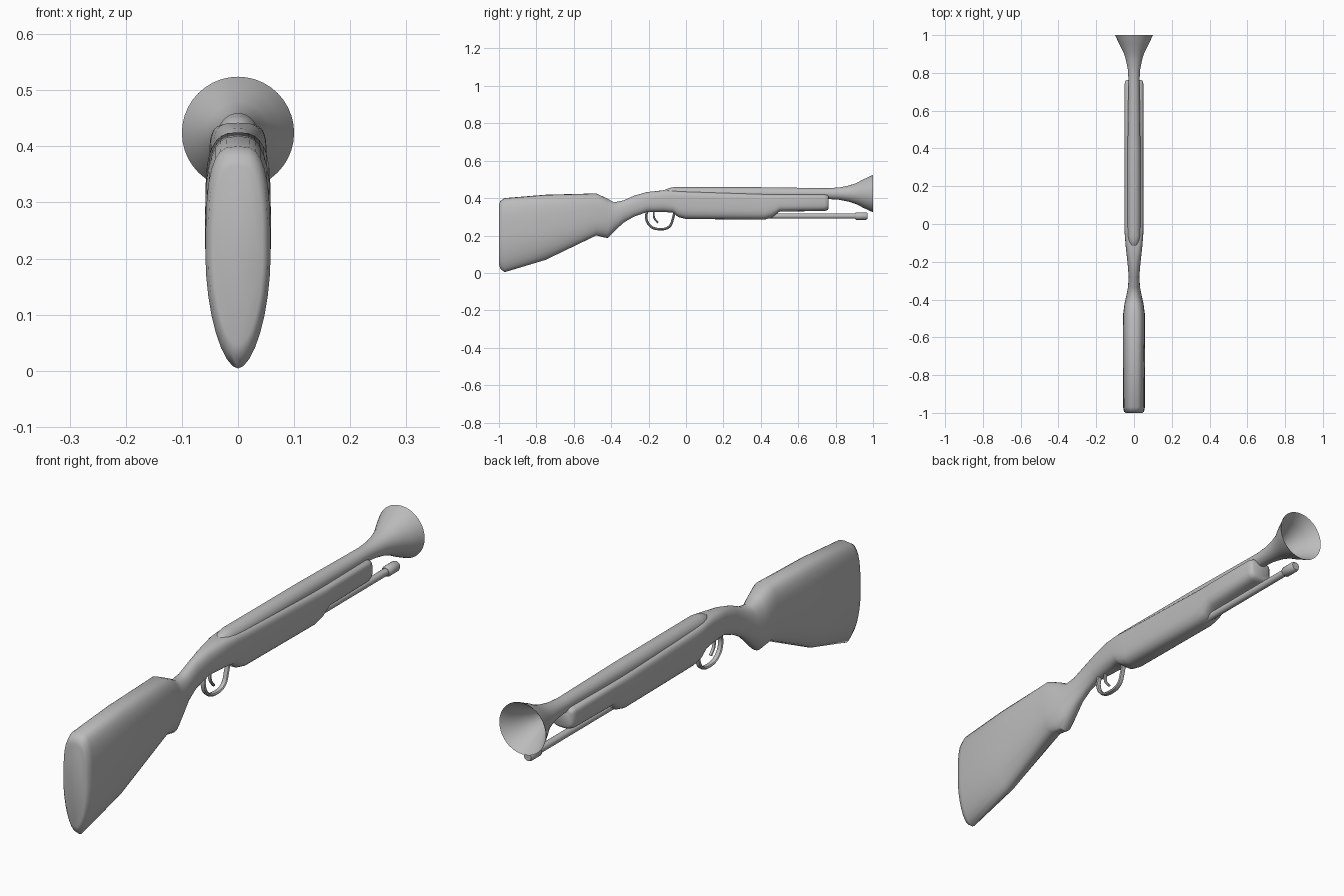
import bpy, bmesh, math

if "Cube" in bpy.data.objects:
    bpy.data.objects.remove(bpy.data.objects["Cube"])

grey = bpy.data.materials.new("plain grey")
grey.diffuse_color = (0.5, 0.5, 0.5, 1)
grey.use_nodes = True
grey.node_tree.nodes["Principled BSDF"].inputs["Base Color"].default_value = grey.diffuse_color


def finish(me, name, angle=40):
    """Shared shading, material and linking."""
    me.materials.clear()
    me.materials.append(grey)
    me.polygons.foreach_set("use_smooth", [True] * len(me.polygons))
    me.set_sharp_from_angle(angle=math.radians(angle))
    ob = bpy.data.objects.new(name, me)
    bpy.context.scene.collection.objects.link(ob)
    return ob


def loft(name, rings, angle=40):
    """Skin a list of equal-length point rings and cap both ends."""
    bm = bmesh.new()
    vr = [[bm.verts.new(p) for p in r] for r in rings]
    n = len(vr[0])
    for a, b in zip(vr, vr[1:]):
        for i in range(n):
            j = (i + 1) % n
            bm.faces.new((a[i], a[j], b[j], b[i]))
    bm.faces.new(vr[0])
    bm.faces.new(vr[-1])
    bmesh.ops.recalc_face_normals(bm, faces=bm.faces)
    me = bpy.data.meshes.new(name)
    bm.to_mesh(me)
    bm.free()
    return finish(me, name, angle)


def lathe(name, profile, z, n=32):
    """Revolve (y, radius) pairs about a line along y."""
    return loft(name, [[(r * math.cos(2 * math.pi * i / n), y, z + r * math.sin(2 * math.pi * i / n))
                        for i in range(n)] for y, r in profile])


def section(y, bottom, top, w, n_low, n_up, n=32):
    """Superellipse section, squarer or more pointed above and below."""
    c, h = (top + bottom) / 2, (top - bottom) / 2
    ring = []
    for i in range(n):
        t = 2 * math.pi * i / n
        co, si = math.cos(t), math.sin(t)
        e = 2 / (n_up if si >= 0 else n_low)
        ring.append((math.copysign(w * abs(co) ** e, co), y,
                     c + math.copysign(h * abs(si) ** e, si)))
    return ring


def bar(name, pts, radius, widen):
    """Smooth bent rod in the x = 0 plane, widened sideways."""
    cu = bpy.data.curves.new(name + "_path", 'CURVE')
    cu.dimensions = '3D'
    cu.bevel_depth = radius
    cu.bevel_resolution = 2
    cu.use_fill_caps = True
    cu.resolution_u = 6
    sp = cu.splines.new('BEZIER')
    sp.bezier_points.add(len(pts) - 1)
    for b, (y, z) in zip(sp.bezier_points, pts):
        b.co = (0, y, z)
        b.handle_left_type = b.handle_right_type = 'AUTO'
    tmp = bpy.data.objects.new(name + "_path", cu)
    me = bpy.data.meshes.new_from_object(tmp)
    bpy.data.objects.remove(tmp)
    for v in me.vertices:
        v.co.x *= widen
    finish(me, name)


# Stock: butt, wrist and fore-end in one loft
# y, bottom, top, half width, lower and upper squareness
stations = [
    (-1.0, 0.045, 0.365, 0.044, 1.9, 3.0),
    (-0.993, 0.022, 0.385, 0.053, 1.8, 3.2),
    (-0.97, 0.004, 0.400, 0.058, 1.8, 3.2),
    (-0.75, 0.070, 0.418, 0.059, 2.1, 3.0),
    (-0.48, 0.200, 0.425, 0.058, 2.4, 2.8),
    (-0.42, 0.186, 0.397, 0.050, 2.2, 2.4),
    (-0.385, 0.220, 0.377, 0.042, 2.2, 2.2),
    (-0.335, 0.268, 0.387, 0.032, 2.2, 2.2),
    (-0.28, 0.300, 0.412, 0.028, 2.2, 2.2),
    (-0.21, 0.325, 0.432, 0.034, 2.3, 2.4),
    (-0.12, 0.326, 0.442, 0.044, 2.6, 3.5),
    (-0.07, 0.322, 0.440, 0.048, 2.8, 4.5),
    (-0.04, 0.298, 0.438, 0.050, 2.8, 5.0),
    (0.0, 0.288, 0.436, 0.051, 2.8, 5.0),
    (0.42, 0.285, 0.422, 0.051, 2.8, 5.0),
    (0.46, 0.296, 0.421, 0.051, 2.8, 5.0),
    (0.50, 0.328, 0.420, 0.051, 3.0, 5.0),
    (0.74, 0.331, 0.420, 0.050, 3.0, 5.0),
    (0.757, 0.336, 0.416, 0.046, 3.0, 5.0),
    (0.763, 0.345, 0.408, 0.038, 3.0, 5.0),
]
loft("stock", [section(*s) for s in stations], 50)

# Barrel with flared, hollow muzzle
lathe("barrel", [
    (-0.122, 0.012), (-0.112, 0.021), (-0.09, 0.030), (-0.06, 0.035),
    (0.4, 0.034), (0.76, 0.029), (0.82, 0.033), (0.87, 0.043), (0.91, 0.056),
    (0.95, 0.077), (1.0, 0.1), (0.998, 0.097), (0.95, 0.073), (0.91, 0.052),
    (0.87, 0.038), (0.82, 0.028), (0.70, 0.022)], 0.424, 40)

# Ramrod and its thicker tip
lathe("ramrod", [(0.40, 0.014), (0.93, 0.014)], 0.304, 16)
lathe("ramrod_tip", [(0.903, 0.015), (0.909, 0.020), (0.962, 0.020), (0.97, 0.016)], 0.304, 16)

# Trigger guard and trigger
bar("trigger_guard", [(-0.205, 0.335), (-0.213, 0.295), (-0.19, 0.25), (-0.14, 0.234),
                      (-0.09, 0.247), (-0.07, 0.29), (-0.06, 0.335)], 0.0065, 1.7)
bar("trigger", [(-0.172, 0.335), (-0.17, 0.295), (-0.15, 0.268)], 0.005, 1.4)
